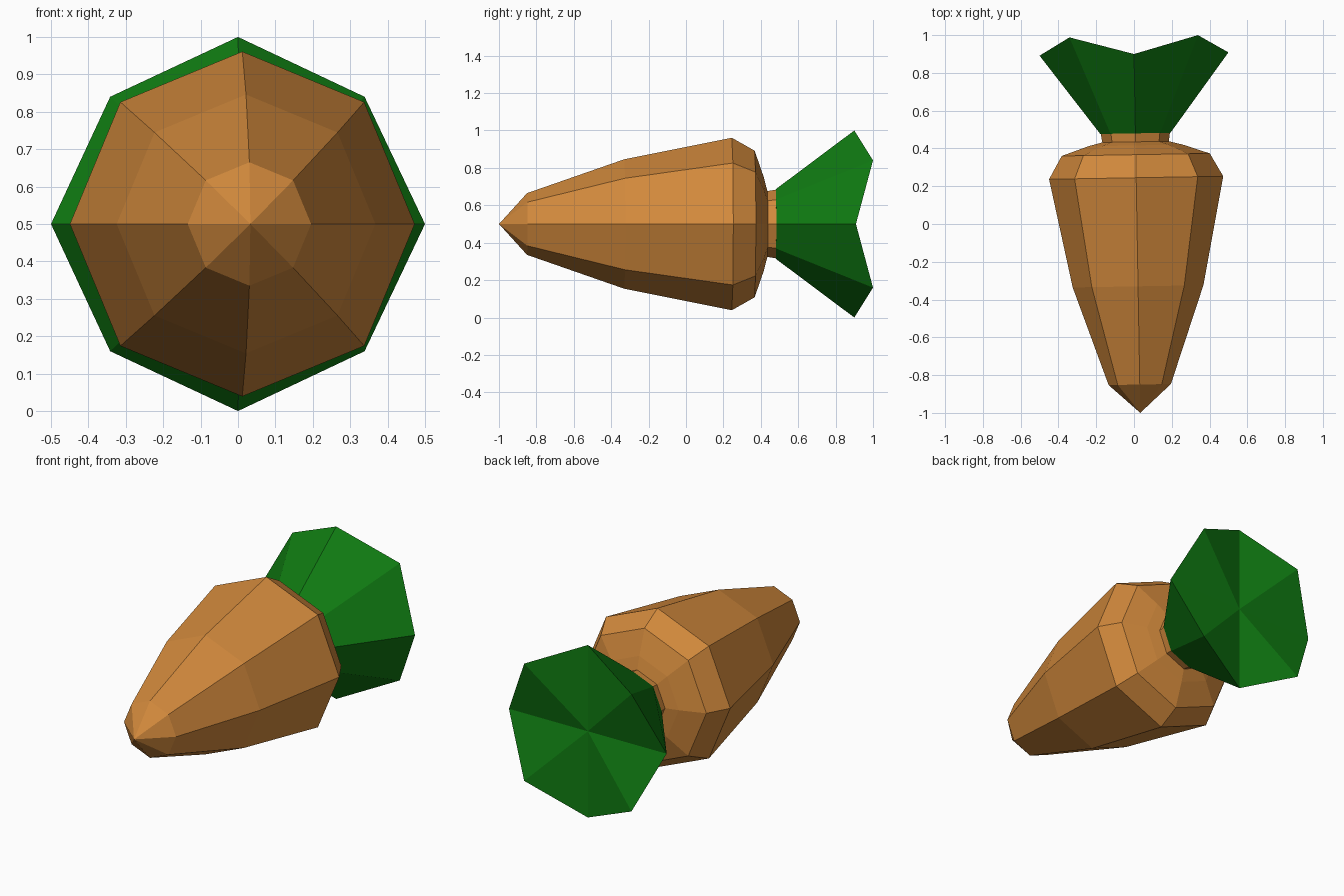
import bpy, bmesh, math
from mathutils import Matrix

if "Cube" in bpy.data.objects:
    bpy.data.objects.remove(bpy.data.objects["Cube"])

SIDES = 8
# the whole vegetable is turned one degree about z
PLACE = Matrix.Translation((0.0157, 0, 0.5)) @ Matrix.Rotation(math.radians(1), 4, 'Z')


def material(name, rgb):
    m = bpy.data.materials.new(name)
    m.diffuse_color = (*rgb, 1)
    m.use_nodes = True
    m.node_tree.nodes["Principled BSDF"].inputs["Base Color"].default_value = m.diffuse_color
    return m


def lathe(name, rings, mat):
    """Eight-sided turned form along y. Ring = (y, radius, diagonal y, diagonal radius)."""
    bm = bmesh.new()
    loops = []
    for y, r, yd, rd in rings:
        if r == 0:
            loops.append([bm.verts.new((0, y, 0))] * SIDES)
            continue
        loop = []
        for i in range(SIDES):
            a = 2 * math.pi * i / SIDES
            py, pr = (yd, rd) if i % 2 else (y, r)
            loop.append(bm.verts.new((pr * math.cos(a), py, pr * math.sin(a))))
        loops.append(loop)
    for a, b in zip(loops, loops[1:]):
        for i in range(SIDES):
            j = (i + 1) % SIDES
            bm.faces.new(dict.fromkeys((a[i], a[j], b[j], b[i])))
    # close open ends
    for loop in (loops[0], loops[-1]):
        if loop[0] is not loop[1]:
            bm.faces.new(loop)
    bmesh.ops.recalc_face_normals(bm, faces=bm.faces)
    bm.transform(PLACE)
    me = bpy.data.meshes.new(name)
    bm.to_mesh(me)
    bm.free()
    me.materials.append(mat)
    ob = bpy.data.objects.new(name, me)
    bpy.context.collection.objects.link(ob)
    return ob


orange = material("carrot orange", (0.64, 0.25, 0.045))
green = material("leaf green", (0.005, 0.2, 0.006))

# root: pointed tip, swelling body, rounded shoulder and short neck
profile = [(-1.0, 0), (-0.85, 0.165), (-0.33, 0.346), (0.245, 0.461),
           (0.367, 0.392), (0.416, 0.25), (0.435, 0.176), (0.48, 0.183)]
lathe("root", [(y, r, y, r) for y, r in profile], orange)

# leaves: flared crown with a scalloped rim, back dished to the centre
lathe("leaves", [(0.48, 0.186, 0.48, 0.186), (0.9, 0.5, 0.994, 0.481), (0.9, 0, 0.9, 0)], green)
